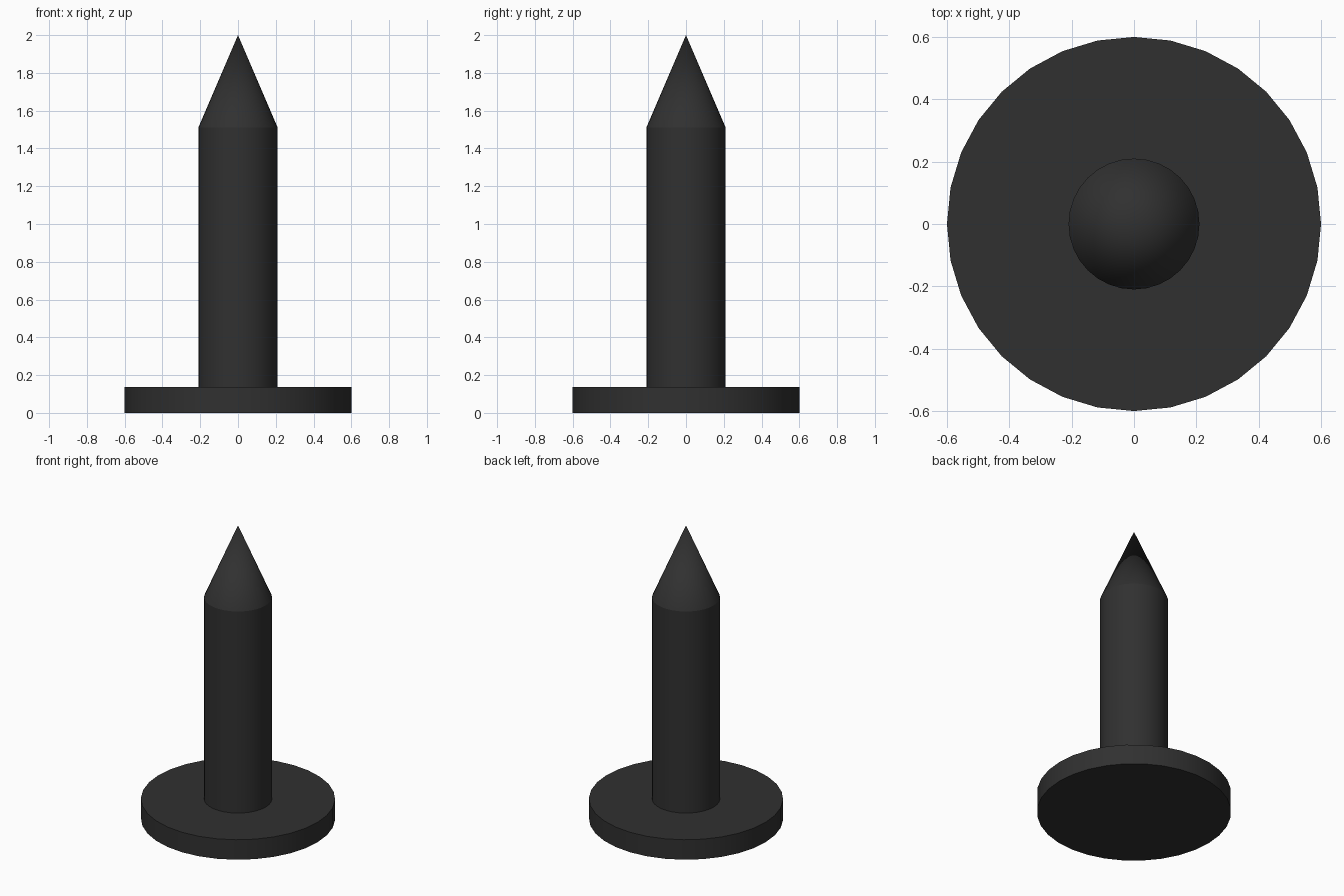
import bpy
import math

if "Cube" in bpy.data.objects:
    bpy.data.objects.remove(bpy.data.objects["Cube"])

SIDES = 32

mat = bpy.data.materials.new("dark_metal")
mat.diffuse_color = (0.03, 0.03, 0.03, 1.0)
mat.use_nodes = True
mat.node_tree.nodes["Principled BSDF"].inputs["Base Color"].default_value = mat.diffuse_color


def round_part(name, r_bottom, r_top, z0, z1, cap="NGON"):
    """Upright cylinder or cone between two heights."""
    bpy.ops.mesh.primitive_cone_add(
        vertices=SIDES, radius1=r_bottom, radius2=r_top, depth=z1 - z0,
        end_fill_type=cap, location=(0, 0, (z0 + z1) / 2))
    ob = bpy.context.object
    ob.name = name
    ob.data.materials.append(mat)
    bpy.ops.object.shade_smooth_by_angle(angle=math.radians(30))
    return ob


# Flat round head the model stands on
round_part("head_disc", 0.6, 0.6, 0.0, 0.136)

# Straight shank rising from the head
round_part("shank", 0.21, 0.21, 0.136, 1.51, cap="NOTHING")

# Pointed tip, kept separate so the shoulder stays crisp
round_part("pointed_tip", 0.21, 0.0, 1.51, 2.0, cap="NOTHING")
